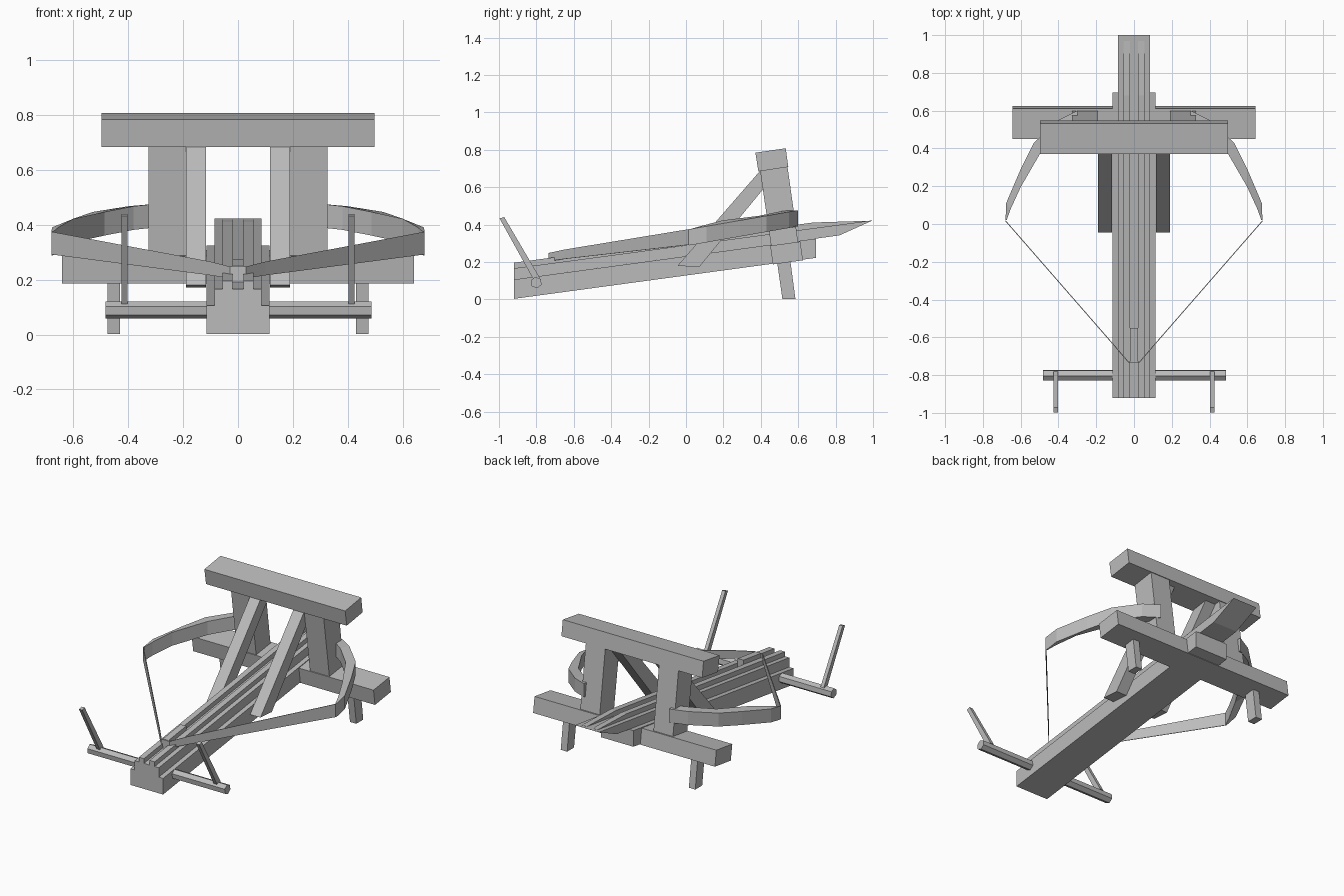
import bpy, bmesh, math
from mathutils import Vector

if "Cube" in bpy.data.objects:
    bpy.data.objects.remove(bpy.data.objects["Cube"])

wood = bpy.data.materials.new("grey_wood")
wood.diffuse_color = (0.5, 0.5, 0.5, 1)
wood.use_nodes = True
wood.node_tree.nodes["Principled BSDF"].inputs["Base Color"].default_value = wood.diffuse_color


def finish(name, bm):
    bmesh.ops.recalc_face_normals(bm, faces=bm.faces)
    mesh = bpy.data.meshes.new(name)
    bm.to_mesh(mesh)
    bm.free()
    mesh.materials.append(wood)
    ob = bpy.data.objects.new(name, mesh)
    bpy.context.collection.objects.link(ob)
    return ob


def prism(name, profile, x0, x1):
    """Extrude a (y, z) side profile from x0 to x1."""
    bm = bmesh.new()
    a = [bm.verts.new((x0, y, z)) for y, z in profile]
    b = [bm.verts.new((x1, y, z)) for y, z in profile]
    n = len(profile)
    bm.faces.new(a)
    bm.faces.new(b[::-1])
    for i in range(n):
        j = (i + 1) % n
        bm.faces.new((a[i], b[i], b[j], a[j]))
    return finish(name, bm)


def pair(name, profile, x0, x1):
    prism(name + "_right", profile, x0, x1)
    prism(name + "_left", profile, -x1, -x0)


def ribbon(name, sections):
    """Skin upright strips; each section is (outer xy, inner xy, bottom z, top z)."""
    bm = bmesh.new()
    rings = []
    for (ox, oy), (ix, iy), zb, zt in sections:
        rings.append([bm.verts.new(p) for p in
                      ((ox, oy, zb), (ix, iy, zb), (ix, iy, zt), (ox, oy, zt))])
    for r, s in zip(rings, rings[1:]):
        for i in range(4):
            j = (i + 1) % 4
            bm.faces.new((r[i], s[i], s[j], r[j]))
    bm.faces.new(rings[0])
    bm.faces.new(rings[-1][::-1])
    return finish(name, bm)


# Tilted bed, tapering slider and its two guide rails
prism("base_beam", [(-.92, .003), (.695, .222), (.695, .325), (-.92, .106)], -.115, .115)
prism("slider", [(-.92, .106), (.82, .342), (1.0, .423), (-.92, .166)], -.085, .085)
pair("guide_rail", [(-.92, .16), (.97, .414), (.97, .42), (.68, .411), (-.92, .196)], .02, .056)
prism("string_catch", [(-.73, .185), (-.55, .21), (-.55, .274), (-.73, .25)], -.02, .02)

# Frame
prism("lower_crossbeam", [(.465, .187), (.625, .209), (.611, .309), (.45, .287)], -.642, .642)
prism("upper_crossbeam", [(.387, .684), (.547, .708), (.533, .808), (.371, .784)], -.497, .497)
pair("upright", [(.456, .28), (.6, .30), (.542, .715), (.396, .69)], .19, .327)
pair("brace", [(-.045, .18), (.07, .172), (.505, .702), (.395, .686)], .117, .19)
pair("foot", [(.515, .003), (.585, .003), (.558, .205), (.488, .195)], .43, .475)

# Windlass: six-sided axle and two crank handles
hexagon = [(-.801 + .031 * math.cos(math.radians(a)), .09 + .031 * math.sin(math.radians(a)))
           for a in range(38, 398, 60)]
prism("windlass_axle", hexagon, -.483, .487)
pair("crank_handle", [(-.812, .10), (-.782, .116), (-.972, .44), (-.997, .433)], .402, .425)

# Curved bow arms, outer and inner edge
outer = [(.30, .60), (.40, .55), (.53, .43), (.60, .29), (.677, .11), (.68, .02)]
inner = [(.30, .54), (.38, .49), (.487, .39), (.60, .195), (.655, .075), (.674, .02)]
for side, s in (("right", 1), ("left", -1)):
    arm = []
    for o, i in zip(outer, inner):
        z = .331 + .175 * (o[1] - .02)
        arm.append(((s * o[0], o[1]), (s * i[0], i[1]), z - .042, z + .044))
    ribbon("bow_arm_" + side, arm)

# Drawn string, a thin band narrowing towards the catch
half = [((.68, .02), .292, .375), ((.10, -.645), .216, .266), ((.03, -.727), .205, .248)]
path = [((-p[0], p[1]), a, b) for p, a, b in half] + [(p, a, b) for p, a, b in half[::-1]]
ribbon("bow_string", [(p, (p[0], p[1] - .007), a, b) for p, a, b in path])
